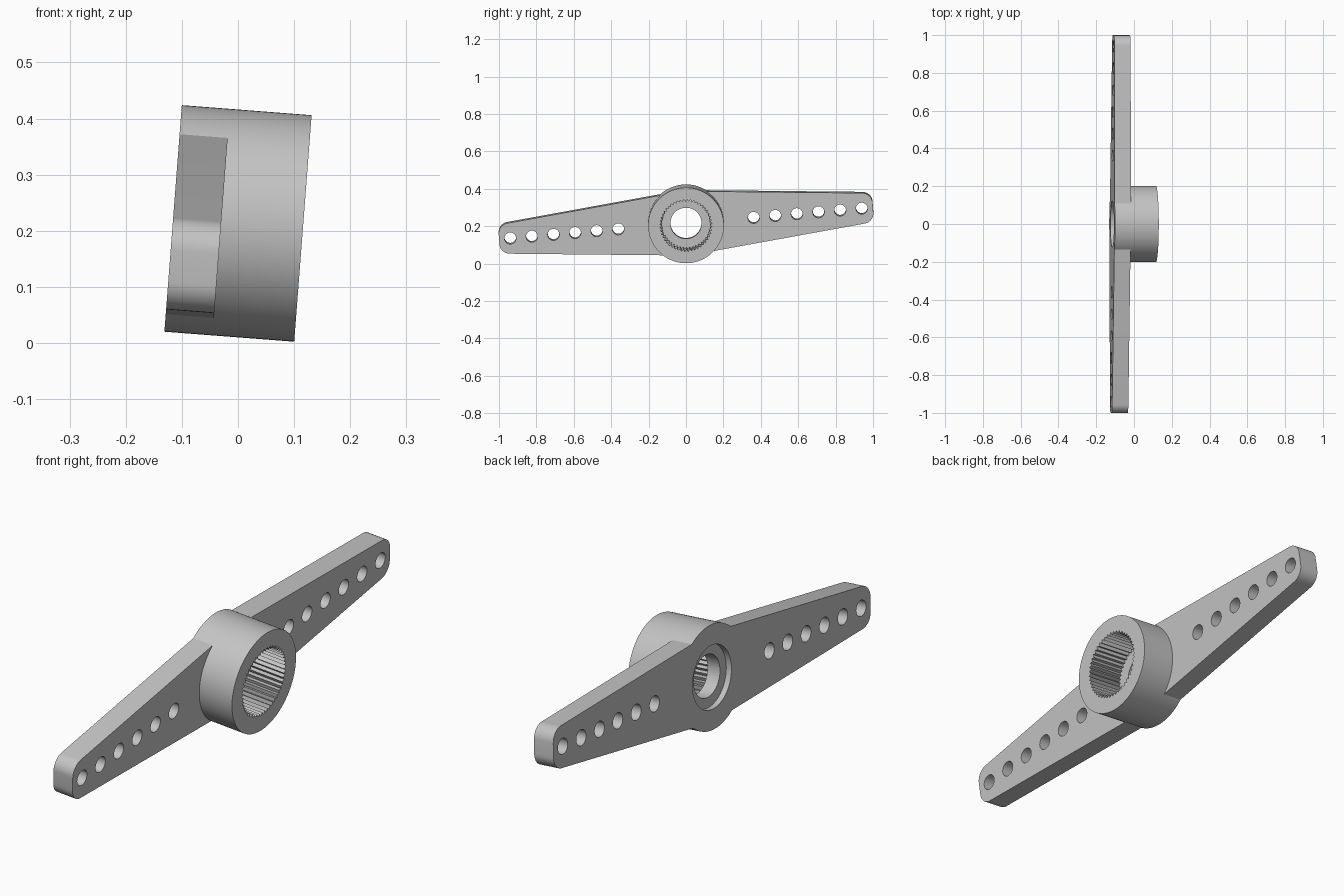
import bpy, bmesh
from math import sin, cos, pi, radians
from mathutils import Matrix, Vector

if "Cube" in bpy.data.objects:
    bpy.data.objects.remove(bpy.data.objects["Cube"], do_unlink=True)

grey = bpy.data.materials.new("light grey plastic")
grey.use_nodes = True
colour = (0.55, 0.55, 0.55, 1)
grey.diffuse_color = colour
grey.node_tree.nodes["Principled BSDF"].inputs["Base Color"].default_value = colour

# Working frame: local x along the arms, local z along the hub axis
tilt, roll = radians(4.4), radians(4.87)
across = Vector((0, 1, 0))
up = Vector((sin(tilt), 0, cos(tilt)))
axis = Vector((cos(tilt), 0, -sin(tilt)))
along = across * cos(roll) + up * sin(roll)
side = up * cos(roll) - across * sin(roll)
FRAME = Matrix.Translation((0, 0, 0.213)) @ Matrix((along, side, axis)).transposed().to_4x4()

HUB_R, BACK, FRONT, ARM_FRONT = 0.2025, -0.116, 0.116, -0.03
TEETH = 48


def finish(name, bm, matrix):
    bmesh.ops.remove_doubles(bm, verts=bm.verts, dist=1e-5)
    bmesh.ops.recalc_face_normals(bm, faces=bm.faces)
    mesh = bpy.data.meshes.new(name)
    bm.to_mesh(mesh)
    bm.free()
    mesh.transform(matrix)
    mesh.materials.append(grey)
    obj = bpy.data.objects.new(name, mesh)
    bpy.context.collection.objects.link(obj)
    bpy.ops.object.select_all(action="DESELECT")
    obj.select_set(True)
    bpy.context.view_layer.objects.active = obj
    bpy.ops.object.shade_smooth_by_angle(angle=radians(30))


def arc(cx, cy, r, start, end, n):
    angles = [start + (end - start) * i / n for i in range(n + 1)]
    return [(cx + r * cos(a), cy + r * sin(a)) for a in angles]


# Hub: closed lathe section of (radius, tooth depth, height)
section = [
    (HUB_R, 0, BACK), (HUB_R, 0, FRONT),            # outer wall
    (0.140, 0.012, FRONT), (0.140, 0.012, -0.038),  # toothed bore
    (0.083, 0, -0.038), (0.083, 0, -0.093),         # screw hole
    (0.123, 0, -0.093), (0.123, 0, BACK),           # rear recess
]
bm = bmesh.new()
count = TEETH * 2
rings = []
for r, depth, z in section:
    ring = []
    for i in range(count):
        a = 2 * pi * i / count
        rr = r - depth * (i % 2)
        ring.append(bm.verts.new((rr * cos(a), rr * sin(a), z)))
    rings.append(ring)
for k, ring in enumerate(rings):
    nxt = rings[(k + 1) % len(rings)]
    for i in range(count):
        j = (i + 1) % count
        bm.faces.new((ring[i], ring[j], nxt[j], nxt[i]))
finish("hub", bm, FRAME)

# Arm outline: concave root against the hub, straight taper, rounded tip
taper, root, fillet = radians(5.35), radians(53.1), 0.055
outline = arc(0, 0, HUB_R - 0.0005, root, -root, 20)
outline += arc(0.948, -0.0272, fillet, taper - pi / 2, 0, 10)
outline += arc(0.948, 0.0272, fillet, 0, pi / 2 - taper, 10)
holes = [arc(0.363 + 0.116 * i, 0, 0.031, 0, 2 * pi, 32)[:-1] for i in range(6)]


def perforated_plate(loops, bottom, top):
    curve = bpy.data.curves.new("plate_outline", "CURVE")
    curve.dimensions = "2D"
    curve.fill_mode = "BOTH"
    curve.extrude = (top - bottom) / 2
    for loop in loops:
        spline = curve.splines.new("POLY")
        spline.points.add(len(loop) - 1)
        for point, (x, y) in zip(spline.points, loop):
            point.co = (x, y, 0, 1)
        spline.use_cyclic_u = True
    temp = bpy.data.objects.new("plate_outline", curve)
    bpy.context.collection.objects.link(temp)
    graph = bpy.context.evaluated_depsgraph_get()
    mesh = bpy.data.meshes.new_from_object(temp.evaluated_get(graph))
    bm = bmesh.new()
    bm.from_mesh(mesh)
    bmesh.ops.translate(bm, verts=bm.verts, vec=(0, 0, (top + bottom) / 2))
    bpy.data.objects.remove(temp, do_unlink=True)
    bpy.data.curves.remove(curve)
    bpy.data.meshes.remove(mesh)
    return bm


# Two arms, opposite each other around the hub axis
for name, turn in (("back_arm", 0), ("front_arm", pi)):
    plate = perforated_plate([outline] + holes, BACK, ARM_FRONT)
    finish(name, plate, FRAME @ Matrix.Rotation(turn, 4, "Z"))
